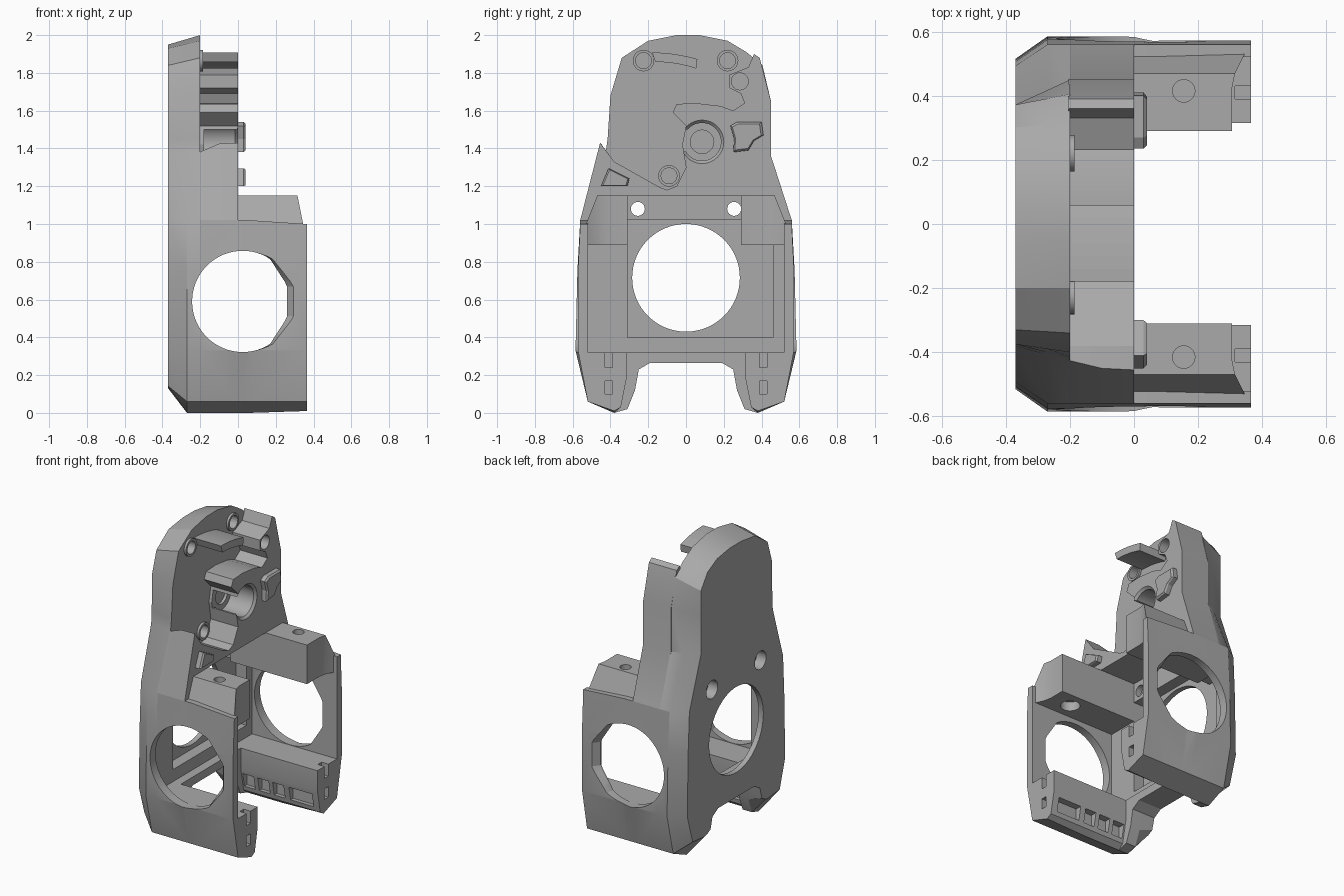
import bpy, bmesh, math
from mathutils import Vector

cube = bpy.data.objects.get("Cube")
if cube:
    bpy.data.objects.remove(cube)

grey = bpy.data.materials.new("matte_grey")
grey.use_nodes = True
grey.diffuse_color = (0.4, 0.4, 0.4, 1)
grey.node_tree.nodes["Principled BSDF"].inputs["Base Color"].default_value = (0.4, 0.4, 0.4, 1)


def loft(name, sections, axis="x"):
    """Join matching outlines; each section is (position on axis, 2D points)."""
    place = {"x": lambda p, a: Vector((a, p[0], p[1])),
             "y": lambda p, a: Vector((p[0], a, p[1])),
             "z": lambda p, a: Vector((p[0], p[1], a))}[axis]
    bm = bmesh.new()
    rings = [[bm.verts.new(place(p, a)) for p in pts] for a, pts in sections]
    for r0, r1 in zip(rings, rings[1:]):
        for i in range(len(r0)):
            j = (i + 1) % len(r0)
            bm.faces.new((r0[i], r0[j], r1[j], r1[i]))
    bm.faces.new(rings[0])
    bm.faces.new(rings[-1])
    bmesh.ops.recalc_face_normals(bm, faces=bm.faces[:])
    mesh = bpy.data.meshes.new(name)
    bm.to_mesh(mesh)
    bm.free()
    mesh.materials.append(grey)
    ob = bpy.data.objects.new(name, mesh)
    bpy.context.collection.objects.link(ob)
    return ob


def prism(name, pts, a, b, axis="x"):
    return loft(name, [(a, pts), (b, pts)], axis)


def circle(c, r, n=48):
    return [(c[0] + r * math.cos(2 * math.pi * i / n),
             c[1] + r * math.sin(2 * math.pi * i / n)) for i in range(n)]


def rect(u0, u1, v0, v1):
    return [(u0, v0), (u1, v0), (u1, v1), (u0, v1)]


def cut(ob, cutters):
    """Subtract the cutters, bake the result and remove them."""
    for c in cutters:
        c.hide_render = True
        m = ob.modifiers.new("cut", "BOOLEAN")
        m.operation, m.solver, m.object = "DIFFERENCE", "EXACT", c
    bpy.context.view_layer.update()
    dg = bpy.context.evaluated_depsgraph_get()
    mesh = bpy.data.meshes.new_from_object(ob.evaluated_get(dg))
    ob.modifiers.clear()
    ob.data = mesh
    for c in cutters:
        bpy.data.objects.remove(c)


def smooth(ob):
    bpy.ops.object.select_all(action="DESELECT")
    ob.select_set(True)
    bpy.context.view_layer.objects.active = ob
    bpy.ops.object.shade_smooth_by_angle(angle=math.radians(20))


def side_hole(s):
    """Round side opening with cut corners, flared towards its open edge."""
    inner = [(min(x, 0.26, 0.26 - (abs(z - 0.59) - 0.085) / 1.55), z)
             for x, z in circle((0.025, 0.59), 0.268, 64)]
    outer = [(x + 0.25 * max(0, x - 0.1), z) for x, z in inner]
    return loft("side_hole", [(s * 0.45, inner), (s * 0.53, inner), (s * 0.58, outer),
                              (s * 0.65, outer)], "y")


# Back plate: one outline, drafted inwards towards the outer face
lower = [(0.19, 0.265), (0.25, 0.23), (0.27, 0.12), (0.31, 0.02), (0.38, 0.0),
         (0.52, 0.06), (0.585, 0.33), (0.575, 0.75), (0.56, 1.02)]
upper = [(0.45, 1.36), (0.45, 1.65), (0.405, 1.84), (0.32, 1.91), (0.22, 1.97),
         (0.07, 2.0), (-0.05, 2.0), (-0.2, 1.97), (-0.34, 1.88), (-0.40, 1.68),
         (-0.415, 1.45), (-0.425, 1.38)]
upper_face = [(0.37, 1.36), (0.372, 1.62), (0.372, 1.78), (0.30, 1.88), (0.2, 1.93),
              (0.07, 1.95), (-0.05, 1.95), (-0.2, 1.93), (-0.33, 1.84), (-0.375, 1.7),
              (-0.38, 1.45), (-0.385, 1.37)]


def outline(side, top):
    return side + top + [(-y, z) for y, z in reversed(side)]


lower_face = [(y * 0.88 if y > 0.35 else y, z if z > 0.13 else 0.13 + z * 0.2) for y, z in lower]
upper_mid = [((a + 1.4 * c) / 2.4, (b + 1.4 * d) / 2.4)
             for (a, b), (c, d) in zip(upper_face, upper)]
plate = loft("back_plate", [(-0.37, outline(lower_face, upper_face)),
                            (-0.27, outline(lower, upper_mid)),
                            (-0.2, outline(lower, upper))])
tools = [prism("recess", [(-0.52, 0.32), (0.52, 0.32), (0.52, 0.9), (0.43, 1.15),
                          (-0.43, 1.15), (-0.52, 0.9)], -0.26, 0.1),
         prism("deep_recess", [(-0.31, 0.4), (0.46, 0.4), (0.46, 0.9), (0.31, 0.9),
                               (0.31, 1.02), (-0.31, 1.02)], -0.335, 0.1),
         prism("bore", circle((0, 0.715), 0.285, 64), -0.5, 0.1),
         side_hole(1), side_hole(-1)]
for y in (-0.255, 0.255):
    tools.append(prism("screw_hole", circle((y, 1.08), 0.037, 24), -0.5, 0.1))
    tools.append(prism("screw_head", circle((y, 1.08), 0.06, 32), -0.5, -0.3))
pins = [(-0.225, 1.865), (0.22, 1.865), (-0.09, 1.255)]
tools += [prism("pin_hole", circle(p, 0.042, 24), -0.26, 0.1) for p in pins]
cut(plate, tools)
smooth(plate)

# Raised collars round the pin holes
for p in pins:
    collar = prism("pin_collar", circle(p, 0.057, 24), -0.21, -0.185)
    cut(collar, [prism("pin_hole", circle(p, 0.042, 24), -0.3, 0.1)])
    smooth(collar)

# Shoulder: thick band over the recess, rising into the rear wall
band = [(-0.38, 1.33), (-0.14, 1.195), (-0.1, 1.18), (-0.05, 1.2),
        (0.0, 1.3), (-0.02, 1.42), (0.0, 1.52), (-0.07, 1.59), (-0.05, 1.635), (0.05, 1.64),
        (0.18, 1.625), (0.25, 1.6), (0.31, 1.64), (0.29, 1.69), (0.23, 1.72), (0.23, 1.79),
        (0.33, 1.83), (0.36, 1.9), (0.39, 1.88), (0.45, 1.65), (0.45, 1.36), (0.56, 1.02),
        (0.47, 1.02), (0.43, 1.15), (-0.43, 1.15), (-0.47, 1.02), (-0.56, 1.02)]
shoulder = loft("shoulder_block", [(-0.205, band + [(-0.425, 1.38)]),
                                   (-0.1, band + [(-0.45, 1.425)]),
                                   (0, band + [(-0.455, 1.43)])])
shaft = (0.085, 1.435)
cut(shoulder, [
    loft("shaft_bore", [(-0.18, circle(shaft, 0.1)), (-0.015, circle(shaft, 0.1)),
                        (0.015, circle(shaft, 0.13))]),
    prism("shaft_hole", circle(shaft, 0.062), -0.198, 0.1),
    prism("bore_window", rect(-0.1, 0.06, 1.385, 1.5), -0.18, 0.1),
    prism("pin_hole", circle((0.285, 1.755), 0.045, 24), -0.1, 0.1)])
smooth(shoulder)

# Curved guide lip near the top
lip_arc = [(-0.18 + 0.24 * t / 6, 1.908 - 0.035 * (t / 6) ** 2) for t in range(7)]
prism("guide_lip", lip_arc + [(y * 0.9, z - 0.05) for y, z in reversed(lip_arc)], -0.21, 0)

# Locating pads standing proud of the shoulder
pads = [[(0.235, 1.52), (0.27, 1.54), (0.40, 1.54), (0.41, 1.47), (0.36, 1.44),
         (0.33, 1.39), (0.25, 1.38), (0.255, 1.45)],
        [(-0.45, 1.2), (-0.41, 1.295), (-0.30, 1.24), (-0.31, 1.2)]]
for pts in pads:
    cy = sum(p[0] for p in pts) / len(pts)
    cz = sum(p[1] for p in pts) / len(pts)
    small = [(cy + (y - cy) * 0.87, cz + (z - cz) * 0.87) for y, z in pts]
    loft("locating_pad", [(-0.02, pts), (0.03, pts), (0.04, small)])

# Side arms with bottom rails and top mounting blocks, mirrored
arm_profile = [(0.315, 0.32), (0.315, 0.18), (0.345, 0.03), (0.38, 0.0), (0.52, 0.06),
               (0.585, 0.33), (0.575, 0.75), (0.56, 1.02), (0.52, 1.02), (0.52, 0.32)]
thin_profile = [(min(y, 0.572), z) for y, z in arm_profile]
end_profile = [(y, z - 0.02 if z > 1 else max(z, 0.01)) for y, z in thin_profile]

for s, side, inner_y in ((1, "rear", 0.29), (-1, "front", 0.31)):
    def flip(pts):
        return [(s * y, z) for y, z in pts]

    arm = loft(side + "_arm", [(-0.2, flip(arm_profile)), (0, flip(arm_profile)),
                               (0.06, flip(thin_profile)), (0.365, flip(end_profile))])
    tools = [side_hole(s)]
    # Pockets in the sloping rail face, then notches in the rail end
    for x0, x1 in ((-0.19, -0.11), (-0.08, 0.0), (0.03, 0.11), (0.15, 0.32)):
        tools.append(prism("rail_pocket", flip(rect(0.28, 0.365, 0.06, 0.15)), x0, x1))
    for z0, z1 in ((0.1, 0.17), (0.24, 0.34)):
        tools.append(prism("end_notch", flip(rect(0.39, 0.43, z0, z1)), 0.315, 0.4))
    cut(arm, tools)
    smooth(arm)

    # Block end flares outwards where it meets the arm wall
    block = loft(side + "_mount_block", [
        (s * y, rect(-0.26, x, 0.89, z)) for y, x, z in
        ((inner_y, 0.305, 1.15), (0.42, 0.305, 1.15), (0.47, 0.315, 1.15), (0.53, 0.345, 1.0))], "y")
    bolt = (0.155, s * 0.415)
    cut(block, [prism("bolt_hole", circle(bolt, 0.035, 24), 0.7, 1.3, "z"),
                prism("bolt_head", circle(bolt, 0.06, 24), 0.7, 0.95, "z")])
    smooth(block)
